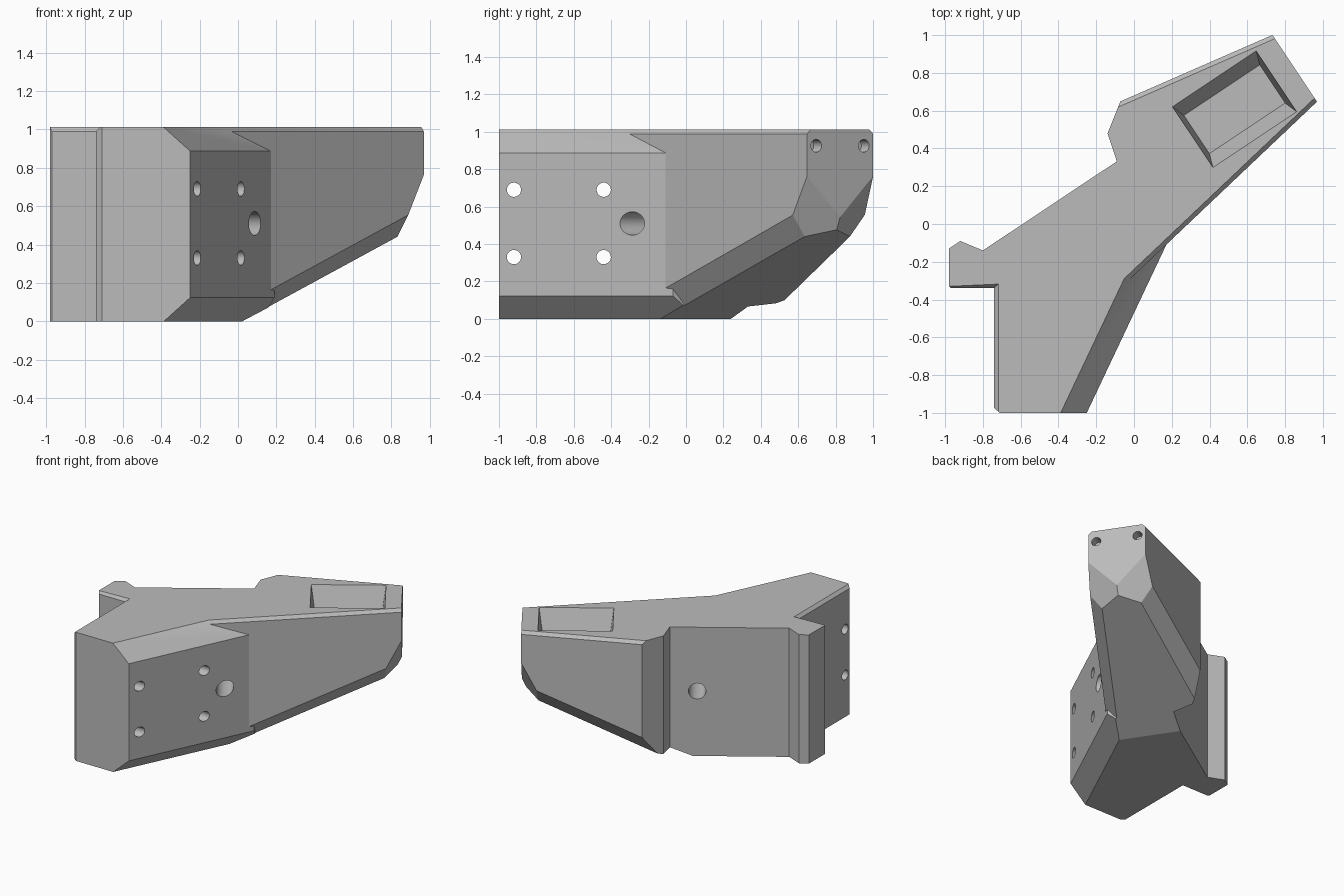
import bpy, bmesh, math
from mathutils import Matrix, Vector

cube = bpy.data.objects.get("Cube")
if cube:
    bpy.data.objects.remove(cube, do_unlink=True)

TOP, LOW = 1.012, -0.002
TURN = Matrix.Rotation(math.radians(33.7), 4, 'Z')   # arm frame: along, across, up
MID = 0.213                                          # arm centre line, across

grey = bpy.data.materials.new("plain_grey")
grey.use_nodes = True
grey.diffuse_color = (0.5, 0.5, 0.5, 1)
grey.node_tree.nodes["Principled BSDF"].inputs["Base Color"].default_value = (0.5, 0.5, 0.5, 1)


def prism(points, low, high):
    bm = bmesh.new()
    bottom = [bm.verts.new((x, y, low)) for x, y in points]
    top = [bm.verts.new((x, y, high)) for x, y in points]
    bm.faces.new(bottom[::-1])
    bm.faces.new(top)
    n = len(points)
    for i in range(n):
        j = (i + 1) % n
        bm.faces.new((bottom[i], bottom[j], top[j], top[i]))
    return bm, bottom, top


def chamfer(bm, pairs, width):
    bmesh.ops.bevel(bm, geom=[bm.edges.get(p) for p in pairs], offset=width,
                    offset_type='OFFSET', segments=1, profile=0.5, affect='EDGES')


def slice_off(bm, point, normal):
    cut = bmesh.ops.bisect_plane(bm, geom=bm.verts[:] + bm.edges[:] + bm.faces[:], dist=1e-5,
                                 plane_co=point, plane_no=normal, clear_outer=True)
    edges = [e for e in cut["geom_cut"] if isinstance(e, bmesh.types.BMEdge)]
    bmesh.ops.edgenet_fill(bm, edges=edges)


def finish(bm, name, matrix=Matrix()):
    bm.transform(matrix)
    bmesh.ops.recalc_face_normals(bm, faces=bm.faces[:])
    mesh = bpy.data.meshes.new(name)
    bm.to_mesh(mesh)
    bm.free()
    mesh.materials.append(grey)
    ob = bpy.data.objects.new(name, mesh)
    bpy.context.collection.objects.link(ob)
    return ob


def combine(target, other, operation):
    mod = target.modifiers.new("combine", 'BOOLEAN')
    mod.operation, mod.solver, mod.object = operation, 'EXACT', other
    bpy.context.view_layer.objects.active = target
    bpy.ops.object.modifier_apply(modifier=mod.name)
    bpy.data.objects.remove(other, do_unlink=True)


def bore(target, start, end, radius, matrix=Matrix()):
    a, b = Vector(start), Vector(end)
    bm = bmesh.new()
    bmesh.ops.create_cone(bm, cap_ends=True, segments=40, radius1=radius, radius2=radius,
                          depth=(b - a).length)
    place = Matrix.Translation((a + b) / 2) @ (b - a).to_track_quat('Z', 'Y').to_matrix().to_4x4()
    combine(target, finish(bm, "hole_cutter", matrix @ place), 'DIFFERENCE')


# mounting block with hooked back plate
outline = [(-0.25, -1), (0.19, -0.07), (-0.048, 0.36), (-0.80, -0.14), (-0.92, -0.09),
           (-0.98, -0.13), (-0.98, -0.33), (-0.97, -0.34), (-0.74, -0.34),
           (-0.74, -0.975), (-0.71, -1)]
bm, bottom, top = prism(outline, LOW, TOP)
chamfer(bm, [(top[0], top[1]), (bottom[0], bottom[1])], 0.125)
chamfer(bm, [(top[7], top[8]), (top[8], top[9])], 0.022)
bracket = finish(bm, "angled_bracket")

# tapering arm, built along its own axis
outline = [(-0.32, -0.255), (1.165, 0.001), (1.165, 0.426), (0.30, 0.58),
           (0.15, 0.477), (0.108, 0.326), (-0.32, 0.2)]
bm, bottom, top = prism(outline, -0.3, TOP)
chamfer(bm, [(top[1], top[0]), (top[2], top[3])], 0.023)
corner = Vector((1.043, 0.068, 0.44))
under = Vector((1, 0.173, 0.4)).cross(Vector((0.014, -0.088, 0.118)))
if under.z > 0:
    under.negate()
nose = Vector((0.82, -0.41, -0.395))
for normal in (under, nose):
    slice_off(bm, corner, normal)
    slice_off(bm, Vector((corner.x, 2 * MID - corner.y, corner.z)),
              Vector((normal.x, -normal.y, normal.z)))
combine(bracket, finish(bm, "arm", TURN), 'UNION')

# flat base and rising underside
bm, _, _ = prism([(-2, -1), (2, -1), (2, 0.823), (-0.057, 0), (-2, 0)], -2, 2)
combine(bracket, finish(bm, "underside_cutter", TURN @ Matrix.Rotation(math.pi / 2, 4, 'X')),
        'DIFFERENCE')

# tapered pocket in the top of the arm
bm = bmesh.new()
bmesh.ops.create_cube(bm, size=1)
for v in bm.verts:
    length, width, z = (0.534, 0.39, 1.016) if v.co.z > 0 else (0.482, 0.243, 0.84)
    v.co = (0.78 + v.co.x * length, 0.21 + v.co.y * width, z)
combine(bracket, finish(bm, "pocket_cutter", TURN), 'DIFFERENCE')

# counterbored through holes across the block
for y in (-0.92, -0.44):
    for z in (0.33, 0.69):
        bore(bracket, (-1.2, y, z), (0.5, y, z), 0.038)
        bore(bracket, (-0.55, y, z), (0.5, y, z), 0.07)

# large recessed holes from the back plate
for u in (-0.557, -0.087):
    bore(bracket, (u, -1, 0.51), (u, 0.6, 0.51), 0.062, TURN)
    bore(bracket, (u, -1, 0.51), (u, -0.23, 0.51), 0.12, TURN)

# small blind holes in the arm end
for v in (0.06, 0.366):
    bore(bracket, (1.09, v, 0.925), (1.3, v, 0.925), 0.034, TURN)

for ob in bpy.context.selected_objects:
    ob.select_set(False)
bracket.select_set(True)
bpy.context.view_layer.objects.active = bracket
bpy.ops.object.shade_smooth_by_angle(angle=math.radians(20))
